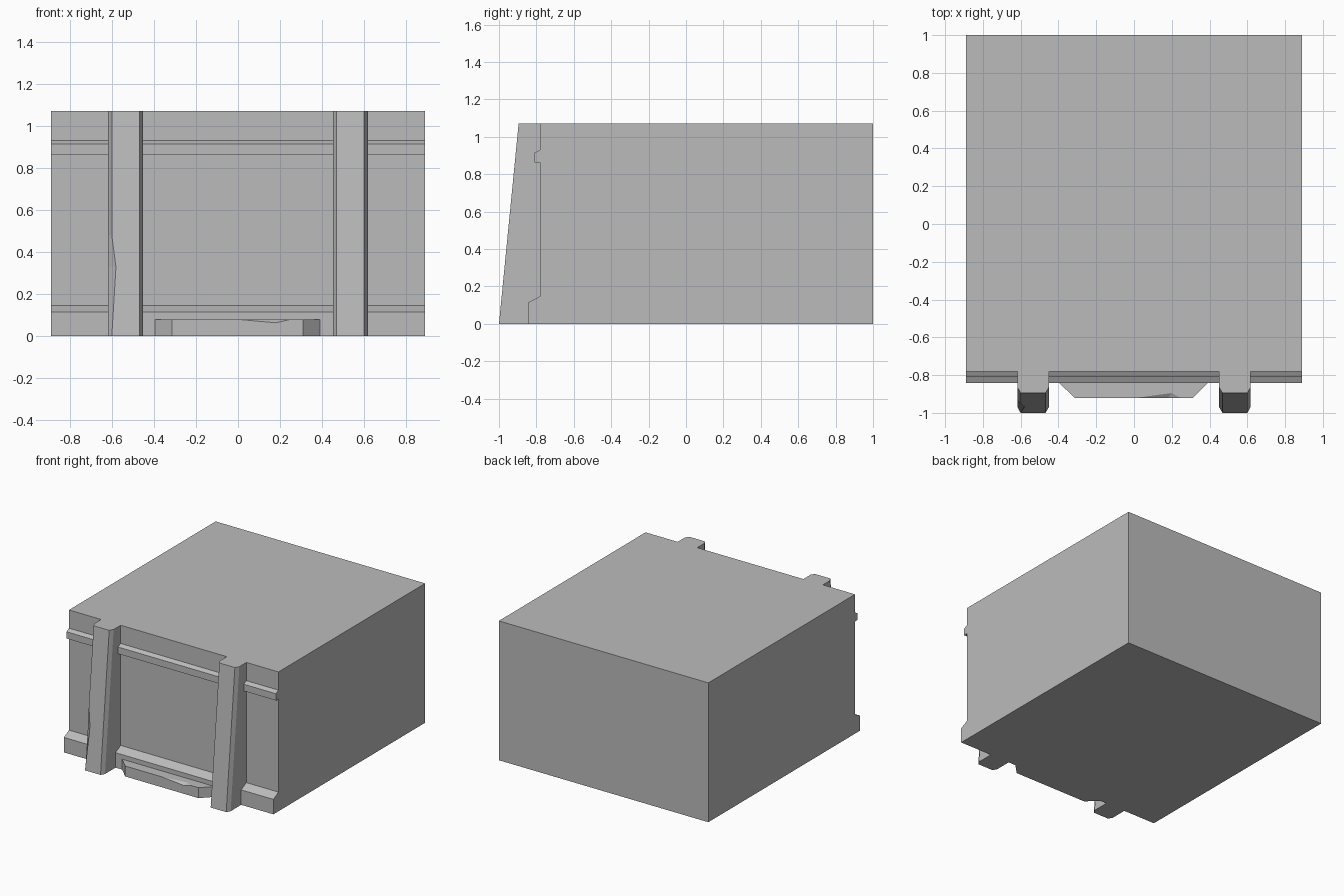
import bpy
import bmesh

cube = bpy.data.objects.get("Cube")
if cube:
    bpy.data.objects.remove(cube, do_unlink=True)

grey = bpy.data.materials.new("light grey")
grey.use_nodes = True
COLOUR = (0.5, 0.5, 0.5, 1)
grey.diffuse_color = COLOUR
grey.node_tree.nodes["Principled BSDF"].inputs["Base Color"].default_value = COLOUR

HALF_WIDTH = 0.89
HEIGHT = 1.07
WALL = -0.78   # y of the recessed front wall


def finish(name, bm):
    bmesh.ops.recalc_face_normals(bm, faces=bm.faces)
    mesh = bpy.data.meshes.new(name)
    bm.to_mesh(mesh)
    bm.free()
    mesh.materials.append(grey)
    obj = bpy.data.objects.new(name, mesh)
    bpy.context.collection.objects.link(obj)
    return obj


def loft(name, sections):
    """Skin a row of matching closed sections and cap both ends."""
    bm = bmesh.new()
    rings = [[bm.verts.new(p) for p in s] for s in sections]
    n = len(rings[0])
    for a, b in zip(rings, rings[1:]):
        for i in range(n):
            j = (i + 1) % n
            bm.faces.new((a[i], a[j], b[j], b[i]))
    bm.faces.new(rings[0])
    bm.faces.new(rings[-1])
    return finish(name, bm)


# Main block: side profile with the base ledge and upper rail, run across x
profile = [(1, 0), (1, HEIGHT), (WALL, HEIGHT), (WALL, 0.93), (-0.81, 0.914),
           (-0.81, 0.862), (WALL, 0.862), (WALL, 0.147), (-0.842, 0.115), (-0.842, 0)]
loft("wall_block", [[(x, y, z) for y, z in profile] for x in (-HALF_WIDTH, HALF_WIDTH)])


# Leaning buttresses with bevelled front corners
def buttress(name, centre, levels):
    sections = []
    for z, chip in levels:
        front = -1 + 0.105 * z / HEIGHT
        half, face = 0.083, 0.066
        shape = [(-half, WALL), (-half, front + 0.03), (-face + chip, front),
                 (face, front), (half, front + 0.03), (half, WALL)]
        sections.append([(centre + x, y, z) for x, y in shape])
    loft(name, sections)


buttress("left_buttress", 0.534, [(0, 0), (HEIGHT, 0)])
buttress("right_buttress", -0.534, [(0, 0), (0.33, 0.02), (0.48, 0), (HEIGHT, 0)])

# Doorstep with splayed ends and a chipped front edge
TOP, BACK, FRONT = 0.08, -0.842, -0.922
bm = bmesh.new()
outline = [(-0.395, BACK), (-0.313, FRONT), (0.31, FRONT), (0.39, BACK)]
low = [bm.verts.new((x, y, 0)) for x, y in outline]
high = [bm.verts.new((x, y, TOP)) for x, y in outline]
chip_start = bm.verts.new((0, FRONT, TOP))
chip_end = bm.verts.new((0.25, FRONT, TOP))
chip_back = bm.verts.new((0.2, -0.895, TOP))
chip_low = bm.verts.new((0.18, FRONT, 0.064))
bm.faces.new(low)
bm.faces.new((low[0], low[1], high[1], high[0]))
bm.faces.new((low[2], low[3], high[3], high[2]))
bm.faces.new((low[3], low[0], high[0], high[3]))
bm.faces.new((low[1], low[2], high[2], chip_end, chip_low, chip_start, high[1]))
bm.faces.new((high[0], high[1], chip_start, chip_back, chip_end, high[2], high[3]))
bm.faces.new((chip_start, chip_low, chip_back))
bm.faces.new((chip_low, chip_end, chip_back))
finish("doorstep", bm)
